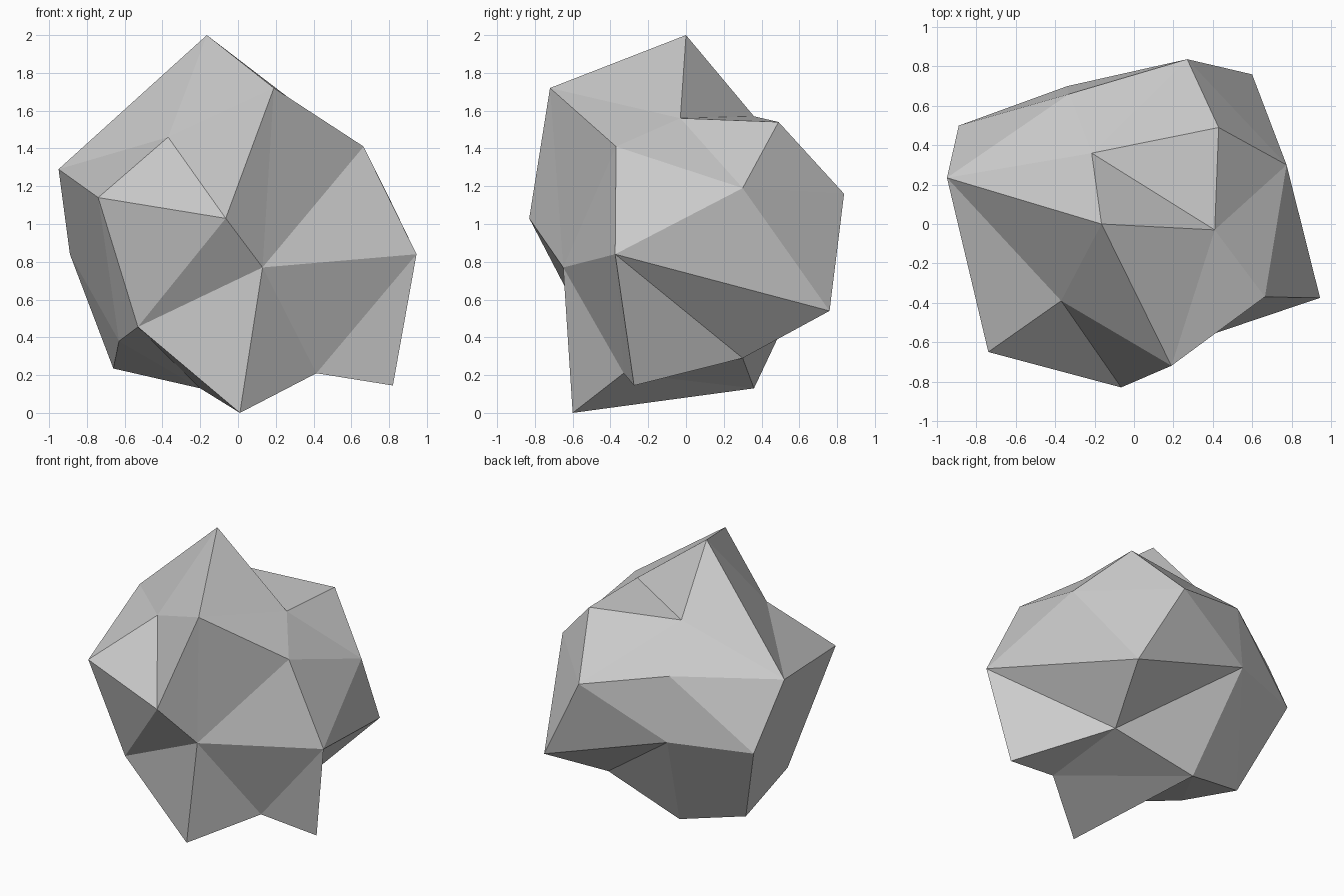
import bpy
import bmesh

# Remove the default object
default = bpy.data.objects.get("Cube")
if default:
    bpy.data.objects.remove(default, do_unlink=True)

# Corners of the boulder, one letter each
corners = dict(
    # upper corners
    A=(-.165, 0, 2), B=(.19, -.72, 1.72), E=(-.37, -.39, 1.46),
    S=(.41, -.03, 1.56), T=(.43, .49, 1.54), U=(-.215, .36, 1.57),
    G=(.665, -.37, 1.41), X=(-.33, .66, 1.31), C=(-.95, .235, 1.29),
    # middle corners
    D=(-.74, -.65, 1.14), F=(-.065, -.83, 1.03), I=(.13, -.65, .77),
    H=(.945, -.375, .84), V=(.775, .3, 1.19), R=(.27, .837, 1.16),
    W=(.6, .76, .54), Y=(-.34, .7, .85), Q=(-.89, .5, .84),
    # lower corners
    J=(-.53, -.53, .455), K=(-.63, -.26, .38), L=(-.66, .26, .235),
    M=(-.2, .36, .13), N=(.01, -.6, 0), O=(.415, -.33, .21),
    P=(.82, -.275, .145), Z=(.41, .3, .29),
)

# Each hub corner is the tip of a shallow pyramid standing on a rim of corners
closed_fans = {
    "A": "CEBSU",      # summit
    "D": "CEFJK",      # front shoulder
    "I": "BFJNOHG",    # front hollow
    "V": "SGHWRT",     # side face
    "X": "CURYQ",      # back face
    "P": "HZO",        # foot spur
    "M": "JKLYZON",    # underside
}
# Open fans and single facets close the gaps between the pyramids
open_fans = {"Q": "CKLY", "W": "HZYR", "U": "STR", "E": "FB", "G": "BS"}


def add_fan(bm, points, hub, rim, closed):
    """Join a hub to every neighbouring pair of rim corners."""
    ends = rim[1:] + (rim[0] if closed else "")
    for start, end in zip(rim, ends):
        bm.faces.new([points[name] for name in (hub, start, end)])


def make_material(name, colour):
    mat = bpy.data.materials.new(name)
    mat.use_nodes = True
    mat.diffuse_color = colour
    for node in mat.node_tree.nodes:
        if node.type == "BSDF_PRINCIPLED":
            node.inputs["Base Color"].default_value = colour
    return mat


# Build the flat-faceted boulder
bm = bmesh.new()
points = {name: bm.verts.new(place) for name, place in corners.items()}
for fans, closed in ((closed_fans, True), (open_fans, False)):
    for hub, rim in fans.items():
        add_fan(bm, points, hub, rim, closed)
bmesh.ops.recalc_face_normals(bm, faces=bm.faces[:])
if bm.calc_volume(signed=True) < 0:
    bmesh.ops.reverse_faces(bm, faces=bm.faces[:])

mesh = bpy.data.meshes.new("boulder")
bm.to_mesh(mesh)
bm.free()
mesh.materials.append(make_material("stone grey", (.6, .6, .6, 1)))
boulder = bpy.data.objects.new("boulder", mesh)
bpy.context.collection.objects.link(boulder)
